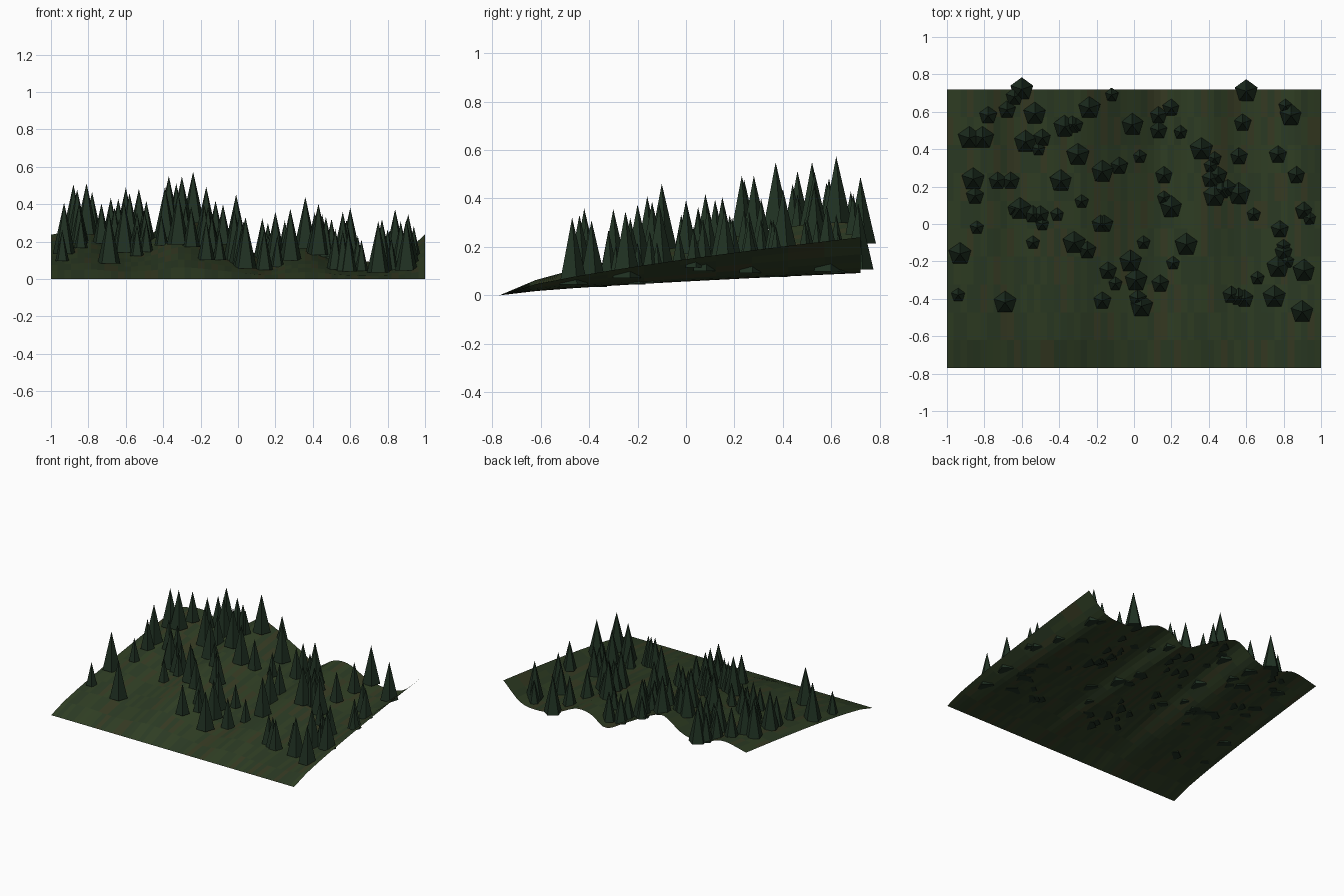
import bpy, bmesh, random
from mathutils import Matrix

if "Cube" in bpy.data.objects:
    bpy.data.objects.remove(bpy.data.objects["Cube"])

random.seed(4)
Y0, DEPTH = -0.77, 1.49

# ridge line along the back edge (x, height)
RIDGE = [(-1, .237), (-.8, .272), (-.62, .215), (-.47, .24), (-.32, .33), (-.22, .305),
         (0, .19), (.16, .112), (.28, .18), (.40, .19), (.57, .115), (.72, .092),
         (.86, .115), (1, .24)]


def ridge(x):
    x = max(-1, min(1, x))
    n = len(RIDGE)

    def slope(i):
        a, b = RIDGE[max(i - 1, 0)], RIDGE[min(i + 1, n - 1)]
        return (b[1] - a[1]) / (b[0] - a[0])
    i = max(k for k in range(n - 1) if RIDGE[k][0] <= x)
    (xa, za), (xb, zb) = RIDGE[i], RIDGE[i + 1]
    d = xb - xa
    t = (x - xa) / d
    return (za * (2*t**3 - 3*t*t + 1) + zb * (3*t*t - 2*t**3)
            + d * slope(i) * (t**3 - 2*t*t + t) + d * slope(i + 1) * (t**3 - t*t))


def height(x, y):
    return ridge(x) * max(0, min(1, (y - Y0) / DEPTH)) ** 0.72


def material(name, color):
    m = bpy.data.materials.new(name)
    m.diffuse_color = (*color, 1)
    m.use_nodes = True
    m.node_tree.nodes["Principled BSDF"].inputs["Base Color"].default_value = m.diffuse_color
    return m


def finish(bm, name, mats):
    me = bpy.data.meshes.new(name)
    bm.to_mesh(me)
    bm.free()
    ob = bpy.data.objects.new(name, me)
    bpy.context.collection.objects.link(ob)
    for m in mats:
        me.materials.append(m)
    return ob


# hillside: grid rising toward the back, patched in forest-floor tones
COLS, ROWS = 56, 10
bm = bmesh.new()
grid = []
for j in range(ROWS + 1):
    y = Y0 + DEPTH * j / ROWS
    row = []
    for i in range(COLS + 1):
        x = -1 + 2 * i / COLS
        row.append(bm.verts.new((x, y, height(x, y))))
    grid.append(row)
for j in range(ROWS):
    for i in range(COLS):
        f = bm.faces.new((grid[j][i], grid[j][i+1], grid[j+1][i+1], grid[j+1][i]))
        f.material_index = random.choice((0, 0, 1, 1, 2))
finish(bm, "hillside", [material("grass", (.030, .050, .018)),
                        material("moss", (.025, .044, .018)),
                        material("soil", (.038, .044, .017))])

# tree positions grouped by size
LARGE = [(-.6, .72), (.6, .71), (.84, .58), (.28, -.11), (-.93, -.16), (.9, -.47), (-.3, .37),
         (-.01, .53), (-.17, .28), (-.32, -.1), (.2, .09), (-.69, -.42), (.75, -.39),
         (.91, -.25), (.77, -.23), (-.39, .23), (-.53, .59), (-.24, .62), (-.58, .44),
         (-.86, .24), (-.88, .46), (-.81, .46), (.36, .4), (.43, .15), (.56, .16),
         (-.02, -.2), (.01, -.3), (.04, -.44), (-.37, .52), (-.61, .08)]
MEDIUM = [(.56, .36), (.58, .54), (.77, .37), (.78, -.03), (.16, .26), (-.08, .31),
          (-.14, -.25), (-.85, .15), (-.73, .23), (-.66, .23), (-.49, .46), (-.33, .53),
          (-.68, .61), (-.78, .58), (.13, .58), (.13, .5), (.47, .18), (.41, .24),
          (.45, .26), (-.18, 0), (-.16, 0), (-.25, -.14), (.52, -.38), (.56, -.39),
          (.59, -.4), (.8, -.15), (-.17, -.41), (-.54, .05), (-.5, .05), (.91, .07),
          (.02, -.4), (.14, -.32), (.87, .26), (-.64, .68), (.2, .62), (.5, .19)]
SMALL = [(.64, .05), (.05, -.1), (.21, -.21), (.66, -.29), (-.94, -.38), (-.84, -.02),
         (-.54, -.1), (-.28, .12), (-.12, .69), (.25, .49), (.03, .36), (-.49, 0),
         (-.41, .05), (-.51, .4), (.43, .35), (.41, .31), (.16, .14), (-.1, -.32),
         (.94, .03), (-.31, .53), (.8, -.12), (.81, .63), (.82, -.2), (-.64, .08)]

# five-sided conifers standing on the slope
needle = material("needles", (.014, .030, .016))
for name, spots, r in (("large_trees", LARGE, .064), ("medium_trees", MEDIUM, .050),
                       ("small_trees", SMALL, .039)):
    bm = bmesh.new()
    for x, y in spots:
        h = r * 4.3
        bmesh.ops.create_cone(bm, cap_ends=True, segments=5, radius1=r, radius2=0, depth=h,
                              matrix=Matrix.Translation((x, y, height(x, y) + h / 2)))
    finish(bm, name, [needle])
